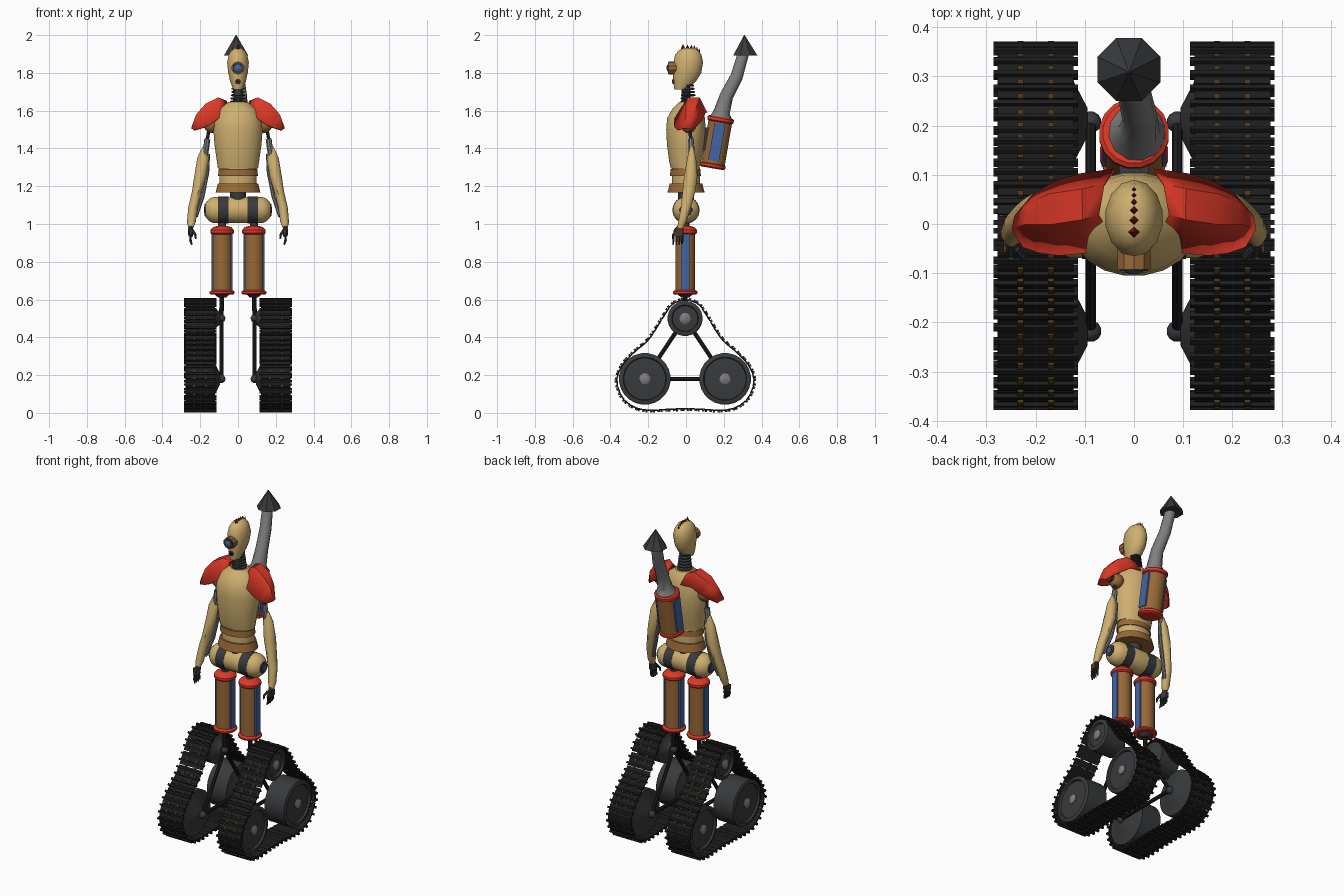
import bpy, bmesh, math
from mathutils import Vector, Matrix

if "Cube" in bpy.data.objects:
    bpy.data.objects.remove(bpy.data.objects["Cube"])

def material(name, r, g, b):
    m = bpy.data.materials.new(name)
    m.diffuse_color = (r, g, b, 1)
    m.use_nodes = True
    m.node_tree.nodes["Principled BSDF"].inputs["Base Color"].default_value = m.diffuse_color
    return m

TAN = material("tan", .62, .43, .16)
BROWN = material("brown", .31, .14, .038)
RED = material("red", .72, .04, .02)
BLUE = material("blue", .055, .13, .36)
DARK = material("dark_grey", .04, .042, .045)
BLACK = material("black", .013, .013, .014)
GREY = material("grey", .21, .21, .215)
DARK_RED = material("dark_red", .2, .01, .006)
DARK_BROWN = material("dark_brown", .075, .04, .014)
I = Matrix.Identity(4)
ALONG_X = Matrix.Rotation(math.pi / 2, 4, 'Y')
ALONG_FRONT = Matrix.Rotation(math.pi / 2, 4, 'X')

def at(x, y, z):
    return Matrix.Translation((x, y, z))

def finish(name, bm, mat, mirror=False, angle=35):
    bmesh.ops.recalc_face_normals(bm, faces=bm.faces)
    me = bpy.data.meshes.new(name)
    bm.to_mesh(me)
    bm.free()
    me.materials.append(mat)
    for p in me.polygons:
        p.use_smooth = True
    me.set_sharp_from_angle(angle=math.radians(angle))
    ob = bpy.data.objects.new(name, me)
    bpy.context.collection.objects.link(ob)
    if mirror:
        ob.modifiers.new("mirror", 'MIRROR')
    return ob

def skin(bm, rings):
    rings = [[bm.verts.new(p) for p in r] for r in rings]
    n = len(rings[0])
    for a, b in zip(rings, rings[1:]):
        for i in range(n):
            bm.faces.new((a[i], a[(i + 1) % n], b[(i + 1) % n], b[i]))
    bm.faces.new(rings[0][::-1])
    bm.faces.new(rings[-1])

def loft(name, stations, mat, n=16, M=I, mirror=False):
    """Stack of ellipses (x, y, z, rx, ry) along local z."""
    bm = bmesh.new()
    ang = [2 * math.pi * (i + .5) / n for i in range(n)]
    skin(bm, [[M @ Vector((x + rx * math.cos(a), y + ry * math.sin(a), z)) for a in ang]
              for x, y, z, rx, ry in stations])
    return finish(name, bm, mat, mirror)

def lathe(name, profile, mat, M=I, n=16, mirror=False):
    """Revolved profile of (height, radius)."""
    return loft(name, [(0, 0, h, r, r) for h, r in profile], mat, n, M, mirror)

def ball(name, c, r, mat, mirror=False):
    prof = [(-r * math.cos(t * math.pi / 8), r * max(math.sin(t * math.pi / 8), .05)) for t in range(9)]
    return lathe(name, prof, mat, at(*c), 12, mirror)

def tube(name, pts, radii, mat, n=8, mirror=False):
    pts = [Vector(p) for p in pts]
    rings = []
    for i, p in enumerate(pts):
        t = pts[min(i + 1, len(pts) - 1)] - pts[max(i - 1, 0)]
        q = t.to_track_quat('Z', 'Y')
        r = radii[i] if isinstance(radii, (list, tuple)) else radii
        rings.append([p + q @ Vector((r * math.cos(2 * math.pi * k / n), r * math.sin(2 * math.pi * k / n), 0))
                      for k in range(n)])
    bm = bmesh.new()
    skin(bm, rings)
    return finish(name, bm, mat, mirror)

def boxes(name, items, mat, mirror=False):
    """Boxes given as (matrix, size)."""
    bm = bmesh.new()
    for M, s in items:
        bmesh.ops.create_cube(bm, size=1, matrix=M @ Matrix.Diagonal((*s, 1)))
    return finish(name, bm, mat, mirror)

# Track loop: half outline mirrored in y, smoothed, then evenly spaced links
half = [(0, .597), (.06, .58), (.1, .535), (.19, .395), (.27, .322), (.335, .25), (.362, .17),
        (.335, .085), (.275, .033), (.2, .0145), (.1, .018), (0, .022)]
loop = [Vector((0, y, z)) for y, z in half + [(-y, z) for y, z in half[-2:0:-1]]]
dense = []
for i in range(len(loop)):
    a, b, c, d = (loop[(i + k - 1) % len(loop)] for k in range(4))
    for s in range(20):
        t = s / 20
        dense.append(.5 * (2 * b + (c - a) * t + (2 * a - 5 * b + 4 * c - d) * t * t
                           + (3 * b - a - 3 * c + d) * t ** 3))
seg = [(dense[(i + 1) % len(dense)] - p).length for i, p in enumerate(dense)]
LINKS = 52
pitch = sum(seg) / LINKS
plates, cleats, pins = [], [], []
run, nxt = 0, 0
for i, p in enumerate(dense):
    if run >= nxt and len(plates) < LINKS:
        nxt += pitch
        t = (dense[(i + 1) % len(dense)] - dense[i - 1]).normalized()
        M = at(.2, p.y - .003, p.z) @ Matrix.Rotation(math.atan2(t.z, t.y), 4, 'X')
        plates.append((M, (.155, pitch * .97, .008)))
        cleats.append((M @ at(0, .006, .006), (.172, .011, .013)))
        pins += [(M @ at(x, -pitch / 2, .005), (.012, .013, .012)) for x in (-.031, .031)]
    run += seg[i]
boxes("track_plates", plates, BLACK, True)
boxes("track_cleats", cleats, BLACK, True)
boxes("track_pins", pins, DARK_BROWN, True)

# Wheels, hubs and triangular frame
wheels = {"top": (-.005, .5, .093), "front": (-.218, .18, .137), "rear": (.207, .18, .137)}
for k, (y, z, r) in wheels.items():
    M = at(0, y, z) @ ALONG_X
    lathe(k + "_wheel", [(.095, .03), (.122, r * .6), (.13, r), (.262, r), (.268, r - .012),
                         (.268, r - .022), (.256, r - .026), (.26, .035)], DARK, M, 24, True)
    lathe(k + "_wheel_hub", [(.25, .03), (.268, .03), (.275, .018)], GREY, M, 10, True)
    ball(k + "_frame_joint", (.088, y, z), .022, DARK, True)
corners = [(.088, y, z) for y, z, r in wheels.values()]
for i in range(3):
    tube("frame_rod_%d" % i, [corners[i], corners[(i + 1) % 3]], .011, BLACK, mirror=True)
tube("ankle_rod", [(.088, -.005, .5), (.086, -.005, .64)], .012, BLACK, mirror=True)

# Legs: canister with red ends and blue side panels
L = at(.084, -.004, 0)
lathe("thigh", [(.64, .053), (.96, .053)], BROWN, L, mirror=True)
lathe("thigh_bottom_cap", [(.628, .062), (.633, .067), (.642, .067), (.65, .055)], RED, L, mirror=True)
lathe("thigh_socket", [(.61, .02), (.628, .042)], DARK, L, mirror=True)
lathe("thigh_top_cap", [(.945, .055), (.953, .064), (.967, .064), (.983, .05), (.99, .025)], RED, L, mirror=True)
boxes("thigh_panels", [(L @ at(s * .051, 0, .8), (.009, .044, .3)) for s in (1, -1)], BLUE, True)
lathe("hip_post", [(.98, .022), (1.03, .022)], DARK, L, mirror=True)

# Pelvis capsule with bands and end caps
P = at(0, .0, 1.074) @ ALONG_X
ends = [(.13, .07), (.152, .06), (.168, .043), (.175, .03)]
lathe("pelvis", [(-h, r) for h, r in ends[::-1]] + ends, TAN, P, 20)
lathe("pelvis_band", [(.05, .06), (.05, .072), (.106, .072), (.106, .06)], DARK, P, 20, True)
lathe("pelvis_end", [(.165, .035), (.177, .034)], DARK, P, 12, True)
lathe("pelvis_end_light", [(.175, .018), (.18, .016)], BLUE, P, 12, True)

# Waist and torso
lathe("waist_post", [(1.13, .042), (1.19, .042)], DARK)
loft("abdomen", [(0, 0, 1.185, .095, .075), (0, 0, 1.22, .1, .076), (0, 0, 1.3, .1, .074)], TAN, 20)
loft("lower_belt", [(0, 0, 1.166, .12, .1), (0, 0, 1.214, .108, .087)], BROWN, 20)
loft("upper_belt", [(0, -.003, 1.255, .107, .083), (0, -.003, 1.29, .103, .08)], BROWN, 20)
loft("torso", [(0, -.005, 1.295, .108, .076), (0, -.005, 1.33, .113, .085), (0, -.002, 1.42, .126, .1),
               (0, 0, 1.5, .132, .106), (0, 0, 1.56, .124, .101), (0, .01, 1.61, .1, .083),
               (0, .015, 1.645, .052, .052)], TAN, 20)

# Shoulder pads: curved shell from neck to outer tip
rows = [[(.04, .11, 1.59), (.06, .08, 1.65), (.072, .02, 1.65), (.045, -.035, 1.585)],
        [(.11, .1, 1.585), (.105, .07, 1.668), (.105, .01, 1.668), (.1, -.057, 1.56)],
        [(.16, .085, 1.55), (.17, .06, 1.635), (.17, 0, 1.635), (.15, -.062, 1.525)],
        [(.205, .058, 1.52), (.215, .04, 1.58), (.22, 0, 1.577), (.19, -.057, 1.508)],
        [(.23, .025, 1.495), (.241, .015, 1.505), (.246, -.01, 1.505), (.225, -.045, 1.497)]]
bm = bmesh.new()
grid = [[bm.verts.new(p) for p in r] for r in rows]
for a, b in zip(grid, grid[1:]):
    for i in range(3):
        bm.faces.new((a[i], b[i], b[i + 1], a[i + 1]))
pad = finish("shoulder_pad", bm, RED, True, 45)
sol = pad.modifiers.new("thickness", 'SOLIDIFY')
sol.thickness, sol.offset = .006, 0

# Arms
ball("shoulder_ball", (.14, .015, 1.525), .043, BROWN, True)
tube("shoulder_axle", [(.1, .015, 1.525), (.19, .015, 1.53)], .022, DARK, mirror=True)
tube("upper_arm_rod", [(.15, .015, 1.52), (.166, .03, 1.43)], .009, DARK, mirror=True)
tube("upper_arm_piston", [(.162, .027, 1.45), (.177, .03, 1.34)], .016, GREY, mirror=True)
loft("forearm", [(.183, .03, 1.41, .004, .008), (.185, .03, 1.35, .032, .024), (.2, .025, 1.25, .033, .037),
                 (.218, .015, 1.17, .027, .035), (.238, 0, 1.09, .026, .028), (.247, -.02, 1.01, .024, .022),
                 (.25, -.03, .98, .014, .018)], TAN, 12, mirror=True)
tube("forearm_hose", [(.158, .035, 1.37), (.162, .035, 1.27), (.186, .025, 1.15), (.222, 0, 1.04)], .01, GREY, mirror=True)
loft("palm", [(.25, -.03, .99, .012, .018), (.25, -.037, .965, .014, .027), (.25, -.042, .935, .013, .03)],
     DARK, 8, mirror=True)
boxes("hand_plate", [(at(.262, -.037, .958), (.006, .04, .035))], DARK_BROWN, True)
for i in range(4):
    y = -.066 + i * .016
    tube("finger_%d" % i, [(.25, y, .94), (.252, y, .915), (.245, y - .003, .89 + .006 * (i == 3))],
         [.008, .007, .004], DARK, 6, True)
tube("thumb", [(.24, -.05, .965), (.225, -.068, .94), (.224, -.07, .92)], [.008, .007, .004], DARK, 6, True)

# Coiled neck
lathe("neck_core", [(1.63, .026), (1.75, .022)], DARK)
for i in range(6):
    z, r = 1.648 + i * .017, .043 - i * .0022
    lathe("neck_ring_%d" % i, [(-.006, r - .008), (-.003, r), (.003, r), (.006, r - .008)], DARK, at(0, .012, z))

# Head, eye, mouth and crest
loft("head", [(0, -.027, 1.713, .026, .035), (0, -.007, 1.755, .043, .06), (0, .006, 1.8, .053, .075),
              (0, .012, 1.855, .059, .078), (0, .012, 1.895, .051, .07), (0, .014, 1.92, .036, .052),
              (0, .015, 1.932, .016, .028)], TAN, 14)
E = at(0, -.05, 1.826) @ ALONG_FRONT
lathe("eye_housing", [(0, .035), (.042, .035)], BROWN, E, 10)
lathe("eye_rim", [(.03, .032), (.046, .03)], DARK, E, 10)
lathe("eye_lens", [(.04, .02), (.047, .019), (.052, .009)], BLUE, E, 10)
M = at(0, -.05, 1.755) @ ALONG_FRONT
lathe("mouth", [(0, .016), (.022, .014)], DARK_BROWN, M, 8)
lathe("mouth_hole", [(.01, .008), (.025, .007)], BLACK, M, 8)
for i, y in enumerate((-.016, .008, .028, .044, .058, .07)):
    r = .0115 - i * .0014
    z = 1.925 - max(0, y - .04) * .5
    lathe("crest_spike_%d" % i, [(z - .01, r), (z + .005, r), (z + .025 - i * .001, .001)], DARK_RED,
          at(0, y, 0) @ Matrix.Rotation(math.pi / 4, 4, 'Z'), 4)

# Back canister, bent exhaust pipe and pointed cap
B = at(0, .14, 1.3) @ Matrix.Rotation(-.17, 4, 'X')
lathe("back_canister", [(.01, .064), (.255, .064)], BROWN, B)
lathe("canister_bottom_cap", [(-.005, .06), (.002, .07), (.016, .07), (.022, .062)], RED, B)
lathe("canister_top_cap", [(.242, .064), (.248, .072), (.264, .072), (.27, .064)], RED, B)
boxes("canister_panels", [(B @ at(s * .0615, 0, .135), (.009, .058, .2)) for s in (1, -1)], BLUE)
boxes("canister_mount", [(at(0, .1, 1.45), (.06, .06, .12))], DARK)
tube("exhaust_pipe", [(.008, .185, 1.563), (.01, .19, 1.595), (.012, .215, 1.68), (0, .268, 1.78),
                      (-.01, .303, 1.9)], [.06, .043, .036, .034, .031], GREY, 12)
loft("exhaust_cap", [(-.01, .314, 1.893, .069, .069), (-.01, .309, 2.0, .002, .002)], DARK, 8)
